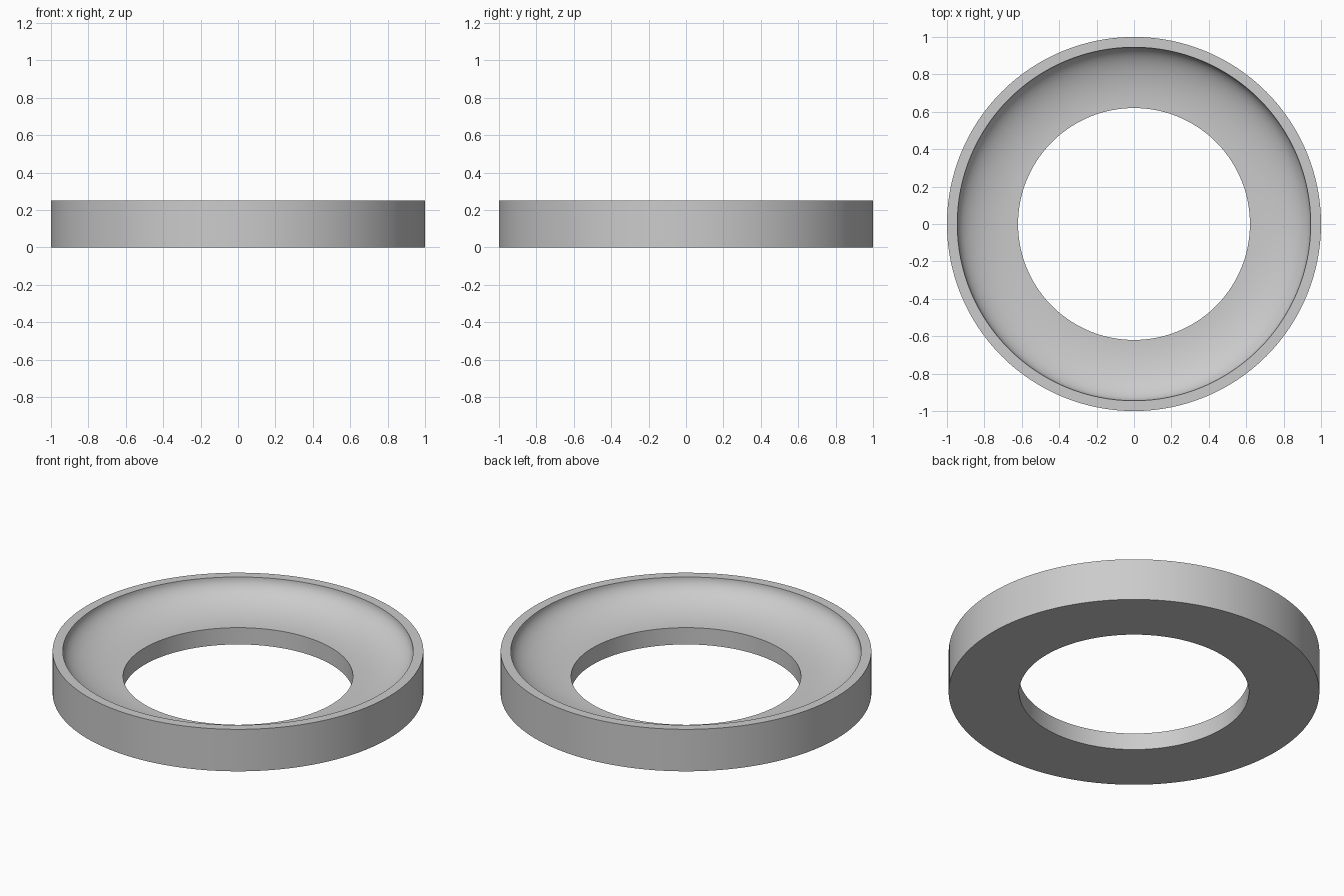
import bpy
import bmesh
from math import sin, cos, pi, radians

cube = bpy.data.objects.get("Cube")
if cube:
    bpy.data.objects.remove(cube, do_unlink=True)

OUTER, RIM, HOLE = 1.0, 0.945, 0.62
HEIGHT, LIP = 0.25, 0.10
SEGMENTS, ARC_STEPS = 128, 20

# Plain grey material
grey = bpy.data.materials.new("light grey")
grey.use_nodes = True
colour = (0.6, 0.6, 0.6, 1)
grey.diffuse_color = colour
grey.node_tree.nodes["Principled BSDF"].inputs["Base Color"].default_value = colour

# Cross-section: hole wall, concave dish, flat rim, outer wall, flat base
profile = [(HOLE, 0)]
for i in range(ARC_STEPS + 1):
    t = i / ARC_STEPS * pi / 2
    profile.append((HOLE + (RIM - HOLE) * sin(t), HEIGHT - (HEIGHT - LIP) * cos(t)))
profile += [(OUTER, HEIGHT), (OUTER, 0)]

# Lathe the closed section around z
bm = bmesh.new()
rings = []
for s in range(SEGMENTS):
    a = 2 * pi * s / SEGMENTS
    rings.append([bm.verts.new((r * cos(a), r * sin(a), z)) for r, z in profile])
count = len(profile)
for s in range(SEGMENTS):
    here, after = rings[s], rings[(s + 1) % SEGMENTS]
    for i in range(count):
        j = (i + 1) % count
        bm.faces.new((here[i], after[i], after[j], here[j]))
bmesh.ops.recalc_face_normals(bm, faces=bm.faces)

mesh = bpy.data.meshes.new("dished_ring")
bm.to_mesh(mesh)
bm.free()
mesh.materials.append(grey)
ring = bpy.data.objects.new("dished_ring", mesh)
bpy.context.collection.objects.link(ring)

# Smooth curved walls with crisp rim edges
bpy.ops.object.select_all(action="DESELECT")
ring.select_set(True)
bpy.context.view_layer.objects.active = ring
bpy.ops.object.shade_smooth_by_angle(angle=radians(30))
